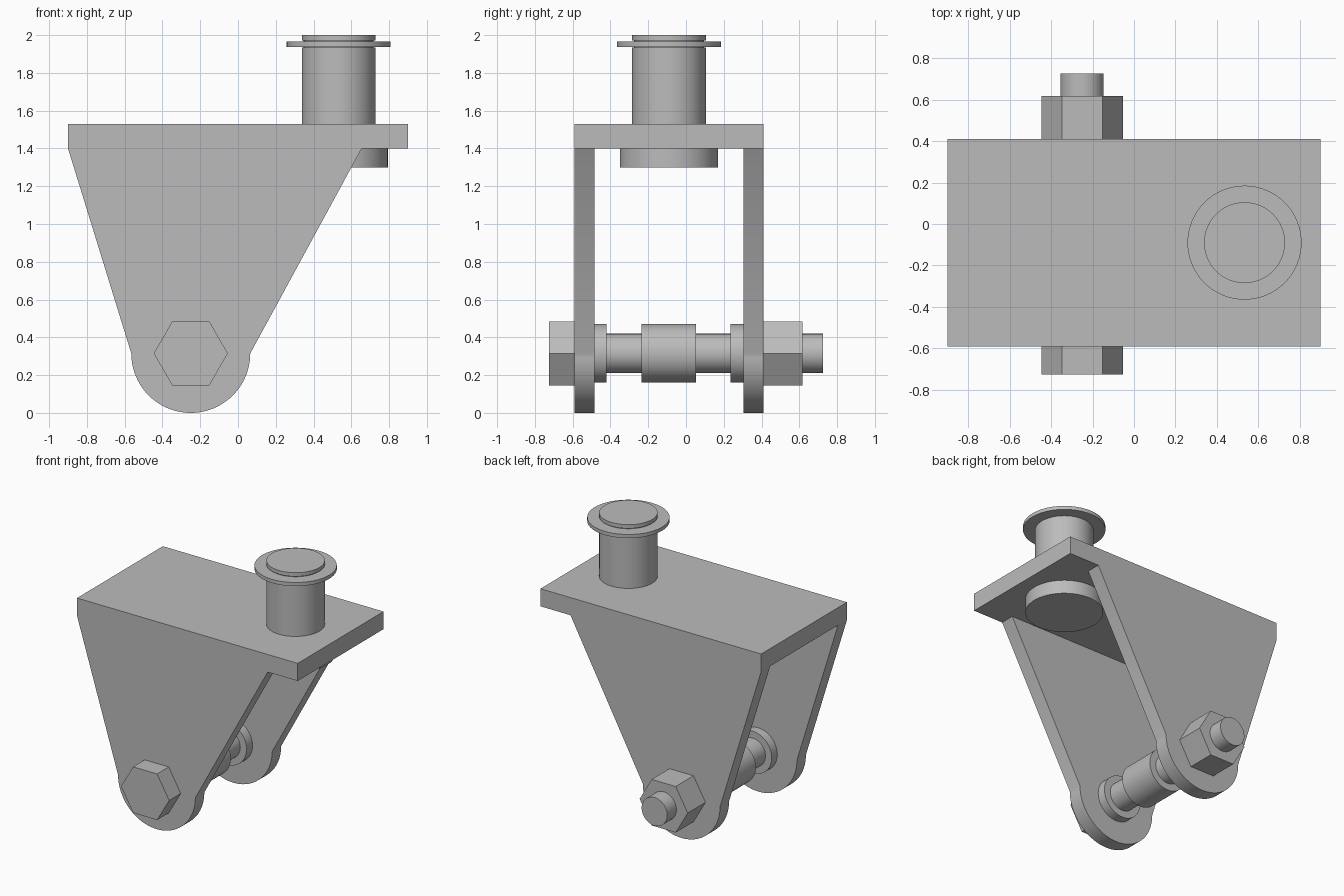
import bpy
import bmesh
from math import pi, cos, sin, radians
from mathutils import Matrix

cube = bpy.data.objects.get("Cube")
if cube:
    bpy.data.objects.remove(cube, do_unlink=True)

steel = bpy.data.materials.new("grey_steel")
steel.use_nodes = True
grey = (0.5, 0.5, 0.5, 1)
steel.diffuse_color = grey
steel.node_tree.nodes["Principled BSDF"].inputs["Base Color"].default_value = grey


def finish(name, bm, smooth=False):
    bmesh.ops.recalc_face_normals(bm, faces=bm.faces)
    mesh = bpy.data.meshes.new(name)
    bm.to_mesh(mesh)
    bm.free()
    mesh.materials.append(steel)
    obj = bpy.data.objects.new(name, mesh)
    bpy.context.collection.objects.link(obj)
    if smooth:
        bpy.ops.object.select_all(action='DESELECT')
        obj.select_set(True)
        bpy.context.view_layer.objects.active = obj
        bpy.ops.object.shade_smooth_by_angle(angle=radians(30))
    return obj


def turned(name, steps, matrix, sides=64):
    """Solid of revolution about local z from (radius, height) steps."""
    bm = bmesh.new()
    rings = [[bm.verts.new((r * cos(2 * pi * i / sides), r * sin(2 * pi * i / sides), h))
              for i in range(sides)] for r, h in steps]
    for low, high in zip(rings, rings[1:]):
        for i in range(sides):
            j = (i + 1) % sides
            bm.faces.new((low[i], low[j], high[j], high[i]))
    bm.faces.new(rings[0])
    bm.faces.new(rings[-1])
    bm.transform(matrix)
    return finish(name, bm, sides > 6)


def extruded(name, outline, y0, y1, smooth=False):
    """Prism from an (x, z) outline, running from y0 to y1."""
    bm = bmesh.new()
    face = bm.faces.new([bm.verts.new((x, y0, z)) for x, z in outline])
    grown = bmesh.ops.extrude_face_region(bm, geom=[face])["geom"]
    verts = [v for v in grown if isinstance(v, bmesh.types.BMVert)]
    bmesh.ops.translate(bm, vec=(0, y1 - y0, 0), verts=verts)
    return finish(name, bm, smooth)


# Bracket: top plate and two tapered arms with rounded ends
front, back, thick = -0.59, 0.41, 0.105
under, top = 1.4, 1.53
axle_x, axle_z, end_r = -0.25, 0.315, 0.315
extruded("top_plate", [(-0.9, under), (0.9, under), (0.9, top), (-0.9, top)], front, back)

arc = [(axle_x - end_r * cos(pi * i / 40), axle_z - end_r * sin(pi * i / 40))
       for i in range(41)]
arm = [(-0.9, under)] + arc + [(0.655, under)]
extruded("front_arm", arm, front, front + thick, True)
extruded("back_arm", arm, back - thick, back, True)

# Axle bolt, along y
axle = Matrix.Translation((axle_x, 0, axle_z)) @ Matrix.Rotation(-pi / 2, 4, 'X')
hex_r, boss_r, shaft_r = 0.196, 0.155, 0.104
for name, r, y0, y1, sides in (
        ("bolt_head", hex_r, -0.725, front, 6),
        ("bolt_shaft", shaft_r, front, 0.725, 64),
        ("nut", hex_r, back, 0.617, 6),
        ("front_boss", boss_r, front + thick, -0.42, 64),
        ("middle_spacer", boss_r, -0.235, 0.052, 64),
        ("back_boss", boss_r, 0.235, back - thick, 64)):
    turned(name, [(r, y0), (r, y1)], axle, sides)

# Upright pin with a clip ring in its groove
pin = Matrix.Translation((0.533, -0.09, 0))
pin_r, groove_r, head_r, ring_r = 0.195, 0.185, 0.26, 0.275
turned("pin_head", [(head_r, 1.3), (head_r, under)], pin)
turned("pin", [(pin_r, top), (pin_r, 1.935), (groove_r, 1.935),
               (groove_r, 1.972), (pin_r, 1.972), (pin_r, 2.0)], pin)
turned("clip_ring", [(ring_r, 1.938), (ring_r, 1.965)], pin)
